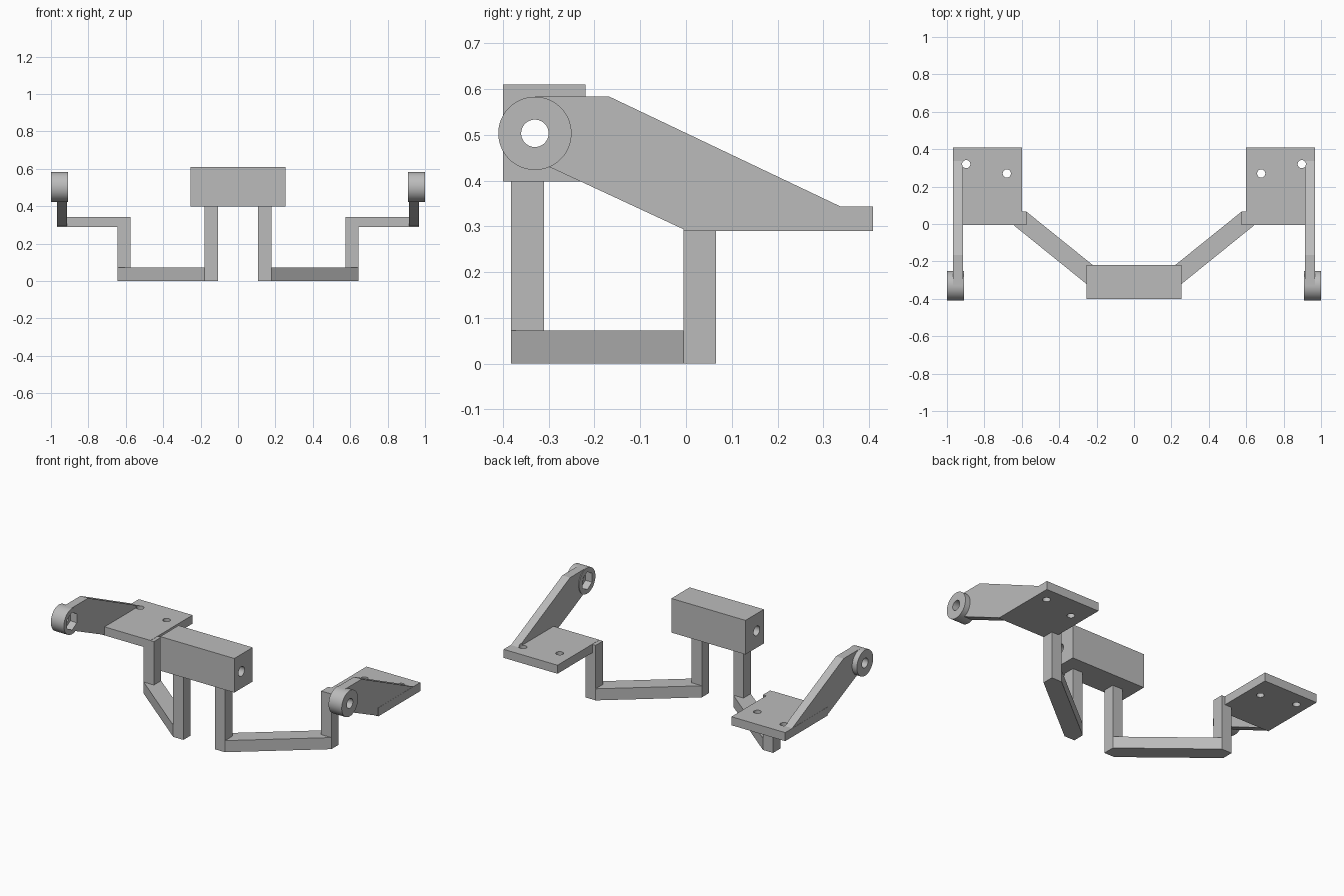
import bpy
import bmesh
from math import cos, sin, tau, radians
from mathutils import Vector

cube = bpy.data.objects.get("Cube")
if cube:
    bpy.data.objects.remove(cube, do_unlink=True)

grey = bpy.data.materials.new("plain_grey")
grey.use_nodes = True
grey.diffuse_color = (0.5, 0.5, 0.5, 1)
grey.node_tree.nodes["Principled BSDF"].inputs["Base Color"].default_value = (0.5, 0.5, 0.5, 1)


def prism(name, outline, axis, low, high):
    """Extrude a 2D outline along x (outline in y, z) or z (outline in x, y)."""
    bm = bmesh.new()
    place = (lambda a, b: Vector((low, a, b))) if axis == "x" else (lambda a, b: Vector((a, b, low)))
    face = bm.faces.new([bm.verts.new(place(a, b)) for a, b in outline])
    new = bmesh.ops.extrude_face_region(bm, geom=[face])["geom"]
    shift = Vector((high - low, 0, 0)) if axis == "x" else Vector((0, 0, high - low))
    bmesh.ops.translate(bm, vec=shift, verts=[v for v in new if isinstance(v, bmesh.types.BMVert)])
    bmesh.ops.recalc_face_normals(bm, faces=bm.faces)
    mesh = bpy.data.meshes.new(name)
    bm.to_mesh(mesh)
    bm.free()
    mesh.materials.append(grey)
    obj = bpy.data.objects.new(name, mesh)
    bpy.context.collection.objects.link(obj)
    return obj


def rect(a0, a1, b0, b1):
    return [(a0, b0), (a1, b0), (a1, b1), (a0, b1)]


def circle(a, b, radius, sides):
    return [(a + radius * cos(tau * (i + 0.5) / sides),
             b + radius * sin(tau * (i + 0.5) / sides)) for i in range(sides)]


def finish(obj, cutters=(), mirror=True):
    """Cut the holes, then mirror the part to the other side."""
    bpy.ops.object.select_all(action="DESELECT")
    bpy.context.view_layer.objects.active = obj
    obj.select_set(True)
    for cutter in cutters:
        mod = obj.modifiers.new("hole", "BOOLEAN")
        mod.object = cutter
        mod.operation = "DIFFERENCE"
        mod.solver = "EXACT"
        bpy.ops.object.modifier_apply(modifier=mod.name)
    bpy.ops.object.shade_smooth_by_angle(angle=radians(25))
    if mirror:
        mod = obj.modifiers.new("other_side", "MIRROR")
        mod.use_mirror_merge = False


# Cutters: pivot bore, nut pocket and screw holes
PIVOT = (-0.33, 0.503)
bore = prism("bore_cutter", circle(*PIVOT, 0.03, 32), "x", -1.2, 1.2)
hexagon = [(PIVOT[0] + 0.055 * sin(tau * i / 6), PIVOT[1] + 0.055 * cos(tau * i / 6)) for i in range(6)]
pocket = prism("nut_pocket_cutter", hexagon, "x", 0.85, 0.955)
screws = [prism("screw_hole_cutter", circle(x, y, 0.022, 24), "z", 0.2, 0.5)
          for x, y in ((0.897, 0.32), (0.68, 0.27))]

# Central block with a bore running through it
finish(prism("central_block", rect(-0.4, -0.22, 0.398, 0.61), "x", -0.255, 0.255), [bore], mirror=False)

# Posts and the slanted bar joining their feet
X0, X1, Y0, Y1 = 0.108, 0.178, -0.382, -0.31
U0, U1, V0, V1 = 0.575, 0.645, -0.005, 0.066
finish(prism("inner_post", rect(X0, X1, Y0, Y1), "z", 0, 0.4))
finish(prism("outer_post", rect(U0, U1, V0, V1), "z", 0, 0.342))
bar = [(X0, Y0), (X1, Y0), (U1, V0), (U1, V1), (U0, V1), (X0, Y1)]
finish(prism("bottom_bar", bar, "z", 0, 0.072))

# Mounting plate with screw holes
finish(prism("mounting_plate", rect(0.598, 0.968, -0.005, 0.408), "z", 0.29, 0.343), screws)

# Side arm reaching forward to the pivot ring
arm = [(-0.33, 0.583), (-0.167, 0.583), (0.34, 0.342), (0.34, 0.291),
       (0, 0.291), (-0.295, 0.428), (-0.33, 0.44)]
finish(prism("side_arm", arm, "x", 0.914, 0.967), [bore, pocket, screws[0]])
finish(prism("pivot_ring", circle(*PIVOT, 0.08, 64), "x", 0.91, 1.0), [bore, pocket])

for cutter in (bore, pocket, *screws):
    bpy.data.objects.remove(cutter, do_unlink=True)
